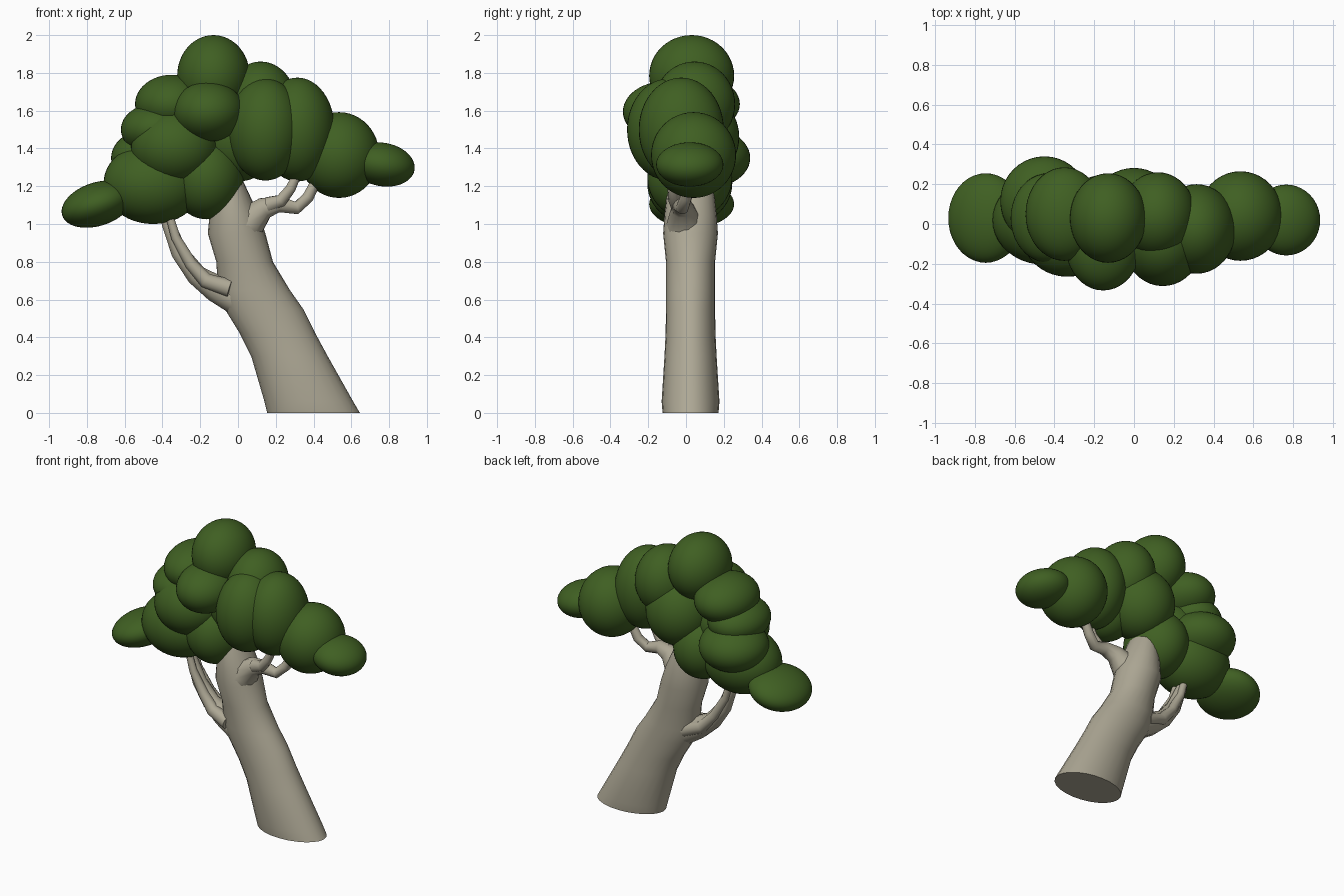
import bpy, bmesh, math
from mathutils import Vector

if "Cube" in bpy.data.objects:
    bpy.data.objects.remove(bpy.data.objects["Cube"])


def material(name, rgb):
    m = bpy.data.materials.new(name)
    m.diffuse_color = (*rgb, 1)
    m.use_nodes = True
    m.node_tree.nodes["Principled BSDF"].inputs["Base Color"].default_value = m.diffuse_color
    return m


BARK = material("bark", (0.42, 0.39, 0.30))
LEAF = material("leaf", (0.05, 0.115, 0.016))


def finish(name, bm, mat):
    bmesh.ops.recalc_face_normals(bm, faces=bm.faces[:])
    me = bpy.data.meshes.new(name)
    bm.to_mesh(me)
    bm.free()
    ob = bpy.data.objects.new(name, me)
    bpy.context.collection.objects.link(ob)
    me.materials.append(mat)
    bpy.ops.object.select_all(action='DESELECT')
    ob.select_set(True)
    bpy.context.view_layer.objects.active = ob
    bpy.ops.object.shade_smooth_by_angle(angle=math.radians(50))
    return ob


def loft(name, rings):
    bm = bmesh.new()
    loops = [[bm.verts.new(p) for p in ring] for ring in rings]
    n = len(loops[0])
    for a, b in zip(loops, loops[1:]):
        for i in range(n):
            j = (i + 1) % n
            bm.faces.new((a[i], a[j], b[j], b[i]))
    bm.faces.new(loops[0])
    bm.faces.new(loops[-1])
    return finish(name, bm, BARK)


def limb(name, path, sides=10):
    """Tapered tube through (x, y, z, radius) points."""
    pts = [Vector(p[:3]) for p in path]
    rings = []
    for i, p in enumerate(pts):
        t = (pts[min(i + 1, len(pts) - 1)] - pts[max(i - 1, 0)]).normalized()
        u = Vector((0, 1, 0))
        u = (u - t * u.dot(t)).normalized()
        v = t.cross(u)
        r = path[i][3]
        rings.append([p + (u * math.cos(a) + v * math.sin(a)) * r
                      for a in (2 * math.pi * k / sides for k in range(sides))])
    return loft(name, rings)


# Leaning trunk: z, left x, right x, half depth
TRUNK = [(0, .155, .645, .148), (.06, .14, .61, .153), (.3, .07, .475, .138),
         (.42, .01, .41, .132), (.55, -.07, .345, .13), (.65, -.105, .275, .13),
         (.8, -.115, .185, .13), (.95, -.16, .145, .145), (1.05, -.15, .11, .138),
         (1.2, -.13, .04, .12), (1.28, -.12, .0, .08)]
loft("trunk", [[((l + r) / 2 + (r - l) / 2 * math.cos(a), .024 + d * math.sin(a), z)
                for a in (2 * math.pi * k / 24 for k in range(24))]
               for z, l, r, d in TRUNK])

# Left branch made of merging strands
limb("left_branch", [(.0, .02, .6, .09), (-.12, .02, .66, .075), (-.22, .02, .73, .058),
                     (-.31, .02, .85, .047), (-.37, .02, 1.0, .035), (-.40, .02, 1.12, .028)])
limb("left_branch_front_strand", [(-.04, -.05, .66, .05), (-.17, -.03, .70, .042),
                                  (-.25, -.02, .79, .034), (-.33, -.02, .93, .026),
                                  (-.38, -.02, 1.1, .02)])
limb("left_branch_back_strand", [(-.04, .07, .64, .05), (-.17, .065, .69, .04),
                                 (-.26, .06, .79, .032), (-.34, .05, .93, .026),
                                 (-.39, .05, 1.1, .02)])

# Right branch with two forks
limb("right_branch", [(.0, .0, .95, .12), (.07, -.01, 1.02, .09), (.14, -.02, 1.085, .06),
                      (.22, -.03, 1.105, .045), (.31, -.02, 1.085, .035),
                      (.37, .0, 1.14, .032), (.44, .01, 1.28, .025)])
limb("right_branch_fork", [(.16, -.04, 1.1, .045), (.23, -.06, 1.125, .034),
                           (.28, -.07, 1.19, .028), (.33, -.06, 1.3, .022)])

# Foliage puffs: name, centre, radii, tilt about y in degrees
PUFFS = [
    ("top", (-.13, .03, 1.785), (.192, .225, .215), 0),
    ("upper_right", (.12, .045, 1.635), (.19, .215, .225), 0),
    ("front_right", (.145, -.09, 1.5), (.2, .222, .27), 0),
    ("right", (.315, -.025, 1.5), (.197, .225, .275), 0),
    ("outer_right", (.535, .04, 1.365), (.213, .225, .227), 0),
    ("right_tip", (.765, .02, 1.315), (.172, .178, .115), 10),
    ("left_tip", (-.745, .03, 1.105), (.195, .225, .115), -18),
    ("lower_left", (-.45, .02, 1.215), (.262, .225, .215), 0),
    ("lower_middle", (-.165, .02, 1.245), (.195, .225, .22), 0),
    ("front_left", (-.335, -.045, 1.41), (.232, .22, .2), 0),
    ("front_top", (-.155, -.112, 1.595), (.188, .222, .16), 0),
    ("upper_left", (-.35, .05, 1.635), (.195, .235, .155), 0),
    ("middle_left", (-.43, .03, 1.5), (.19, .225, .14), 0),
    ("back_left", (-.45, .115, 1.35), (.222, .225, .16), 0),
    ("core", (-.0, .06, 1.46), (.22, .222, .235), 0),
]
for name, centre, radii, tilt in PUFFS:
    bm = bmesh.new()
    bmesh.ops.create_uvsphere(bm, u_segments=40, v_segments=24, radius=1)
    ob = finish("foliage_" + name, bm, LEAF)
    ob.location, ob.scale = centre, radii
    ob.rotation_euler.y = math.radians(tilt)
